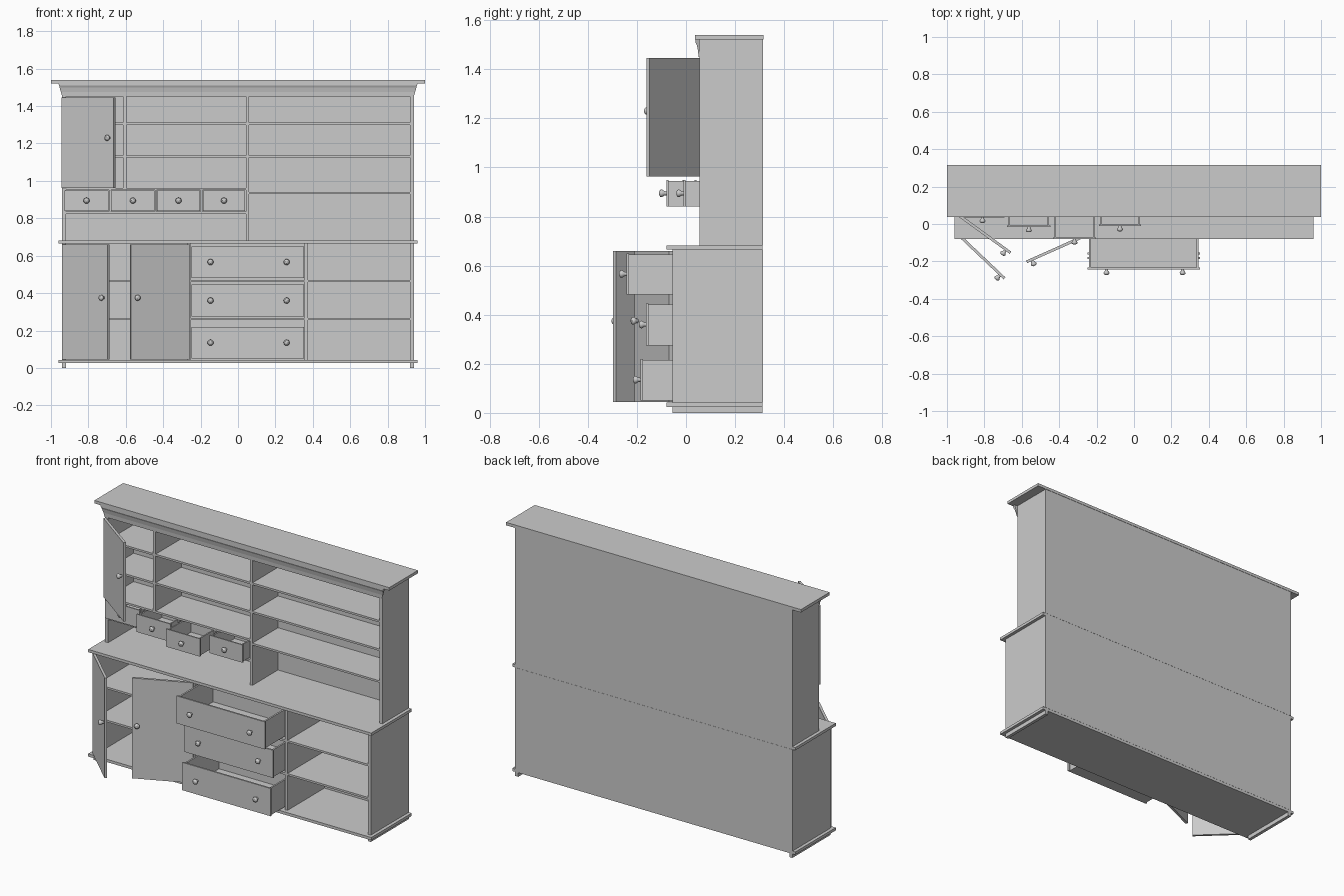
import bpy
import bmesh
import math
from mathutils import Matrix, Vector

cube = bpy.data.objects.get("Cube")
if cube:
    bpy.data.objects.remove(cube, do_unlink=True)

# One painted finish
paint = bpy.data.materials.new("grey_paint")
paint.use_nodes = True
GREY = (0.6, 0.6, 0.6, 1)
paint.diffuse_color = GREY
paint.node_tree.nodes["Principled BSDF"].inputs["Base Color"].default_value = GREY


def finish(name, bm, matrix=None):
    mesh = bpy.data.meshes.new(name)
    bmesh.ops.recalc_face_normals(bm, faces=bm.faces)
    bm.to_mesh(mesh)
    bm.free()
    mesh.materials.append(paint)
    ob = bpy.data.objects.new(name, mesh)
    bpy.context.collection.objects.link(ob)
    if matrix:
        ob.matrix_world = matrix
    return ob


def add_box(bm, x, y, z):
    lo, hi = Vector((x[0], y[0], z[0])), Vector((x[1], y[1], z[1]))
    m = Matrix.Translation((lo + hi) / 2) @ Matrix.Diagonal((*(hi - lo), 1))
    bmesh.ops.create_cube(bm, size=1, matrix=m)


def board(name, x, y, z):
    bm = bmesh.new()
    add_box(bm, x, y, z)
    return finish(name, bm)


def add_knob(bm, x, y, z):
    # Turned knob: narrow stem, flared head and domed tip, pointing to the front
    profile = [(0.008, 0), (0.009, 0.008), (0.016, 0.018), (0.014, 0.025), (0.007, 0.029)]
    sides = 16
    rings = []
    for r, d in profile:
        angles = [2 * math.pi * i / sides for i in range(sides)]
        rings.append([bm.verts.new((x + r * math.cos(a), y - d, z + r * math.sin(a)))
                      for a in angles])
    for a, b in zip(rings, rings[1:]):
        for i in range(sides):
            j = (i + 1) % sides
            bm.faces.new((a[i], a[j], b[j], b[i])).smooth = True
    bm.faces.new(rings[0])
    bm.faces.new(rings[-1])


def drawer(name, x, z, front, back, knobs, t=0.01):
    # Open-topped box with a slightly wider front
    bm = bmesh.new()
    x0, x1, z0, z1 = *x, *z
    add_box(bm, x, (front, front + t), z)
    i0, i1, inner = x0 + 0.008, x1 - 0.008, front + t
    add_box(bm, (i0, i0 + t), (inner, back), (z0, z1 - 0.004))
    add_box(bm, (i1 - t, i1), (inner, back), (z0, z1 - 0.004))
    add_box(bm, (i0 + t, i1 - t), (back - t, back), (z0, z1 - 0.004))
    add_box(bm, (i0 + t, i1 - t), (inner, back - t), (z0, z0 + t))
    for k in knobs:
        add_knob(bm, k, front, (z0 + z1) / 2)
    finish(name, bm)


def door(name, hinge, width, z, side, degrees, knob_z):
    # Built closed beside its hinge, then swung open; side is the way it reaches
    bm = bmesh.new()
    add_box(bm, sorted((0, side * width)), (-0.015, 0), z)
    add_knob(bm, side * (width - 0.03), -0.015, knob_z)
    turn = Matrix.Rotation(math.radians(-side * degrees), 4, "Z")
    finish(name, bm, Matrix.Translation((*hinge, 0)) @ turn)


BACK = 0.303
UP, LOW = 0.055, -0.055      # front planes of the upper and lower cases

# Horizontal slabs, back panel
board("top_slab", (-1, 1), (0.037, 0.315), (1.522, 1.54))
board("counter", (-0.96, 0.96), (-0.08, 0.312), (0.665, 0.682))
board("base_plate", (-0.96, 0.96), (-0.08, 0.312), (0.025, 0.042))
board("lower_back", (-0.94, 0.94), (BACK, 0.313), (0.042, 0.665))
board("upper_back", (-0.94, 0.94), (BACK, 0.313), (0.682, 1.522))

# Side panels and floor runners
for side, label in ((-1, "right"), (1, "left")):
    x = sorted((side * 0.94, side * 0.92))
    board(label + "_lower_side", x, (LOW, BACK), (0.042, 0.665))
    board(label + "_upper_side", x, (UP, BACK), (0.682, 1.522))
    board(label + "_runner", x, (LOW, 0.312), (0, 0.025))

# Cornice: concave profile swept across the front, tapered at the ends
bm = bmesh.new()
curve = [(UP, 1.45), (0.051, 1.45), (0.049, 1.475), (0.044, 1.498), (0.038, 1.51),
         (0.038, 1.522), (UP, 1.522)]
ends = []
for side in (-1, 1):
    ends.append([bm.verts.new((side * (0.94 + 0.02 * (z - 1.45) / 0.072), y, z))
                 for y, z in curve])
    bm.faces.new(ends[-1])
for i in range(len(curve)):
    j = (i + 1) % len(curve)
    bm.faces.new((ends[0][i], ends[0][j], ends[1][j], ends[1][i]))
finish("cornice", bm)

# Upper partitions and shelves
board("upper_partition", (0.043, 0.059), (UP, BACK), (0.682, 1.522))
board("cupboard_partition", (-0.615, -0.597), (UP, BACK), (0.962, 1.522))
for i, z in enumerate((1.305, 1.13, 0.935)):
    board(f"rack_shelf_{i}", (0.059, 0.92), (UP, BACK), (z - 0.006, z + 0.006))
    if i < 2:
        for name, x in (("cupboard_shelf", (-0.92, -0.615)), ("open_shelf", (-0.597, 0.043))):
            board(f"{name}_{i}", x, (UP, BACK), (z - 0.006, z + 0.006))
for name, z in (("drawer_row_top", 0.956), ("drawer_row_floor", 0.83)):
    board(name, (-0.92, 0.043), (UP, BACK), (z - 0.006, z + 0.006))
for i, x in enumerate((-0.685, -0.44, -0.195)):
    board(f"drawer_divider_{i}", (x - 0.005, x + 0.005), (UP, BACK), (0.836, 0.95))

# Small drawers, each pulled out by its own amount
spans = ((-0.928, -0.692), (-0.678, -0.446), (-0.434, -0.202), (-0.188, 0.038))
for i, (x, front) in enumerate(zip(spans, (0.035, -0.015, -0.08, -0.01))):
    drawer(f"small_drawer_{i}", x, (0.84, 0.949), front, front + 0.23, [sum(x) / 2], 0.008)

# Lower partitions and shelves
for name, x in (("cupboard_wall", -0.262), ("drawer_wall", 0.365)):
    board(name, (x - 0.009, x + 0.009), (LOW, BACK), (0.042, 0.665))
for i, z in enumerate((0.465, 0.262)):
    for name, x in (("lower_cupboard_shelf", (-0.92, -0.271)),
                    ("drawer_rail", (-0.253, 0.356)), ("lower_open_shelf", (0.374, 0.92))):
        board(f"{name}_{i}", x, (LOW, BACK), (z - 0.006, z + 0.006))

# Large drawers
rows = (((0.482, 0.65), -0.243), ((0.275, 0.445), -0.162), ((0.05, 0.22), -0.186))
for i, (z, front) in enumerate(rows):
    drawer(f"large_drawer_{i}", (-0.248, 0.352), z, front, front + 0.34, (-0.147, 0.26))

# Doors standing ajar
door("upper_door", (-0.935, UP), 0.345, (0.962, 1.445), 1, 36, 1.23)
door("lower_right_door", (-0.93, LOW), 0.335, (0.045, 0.66), 1, 43.5, 0.375)
door("lower_left_door", (-0.262, LOW), 0.345, (0.045, 0.66), -1, 24, 0.375)
